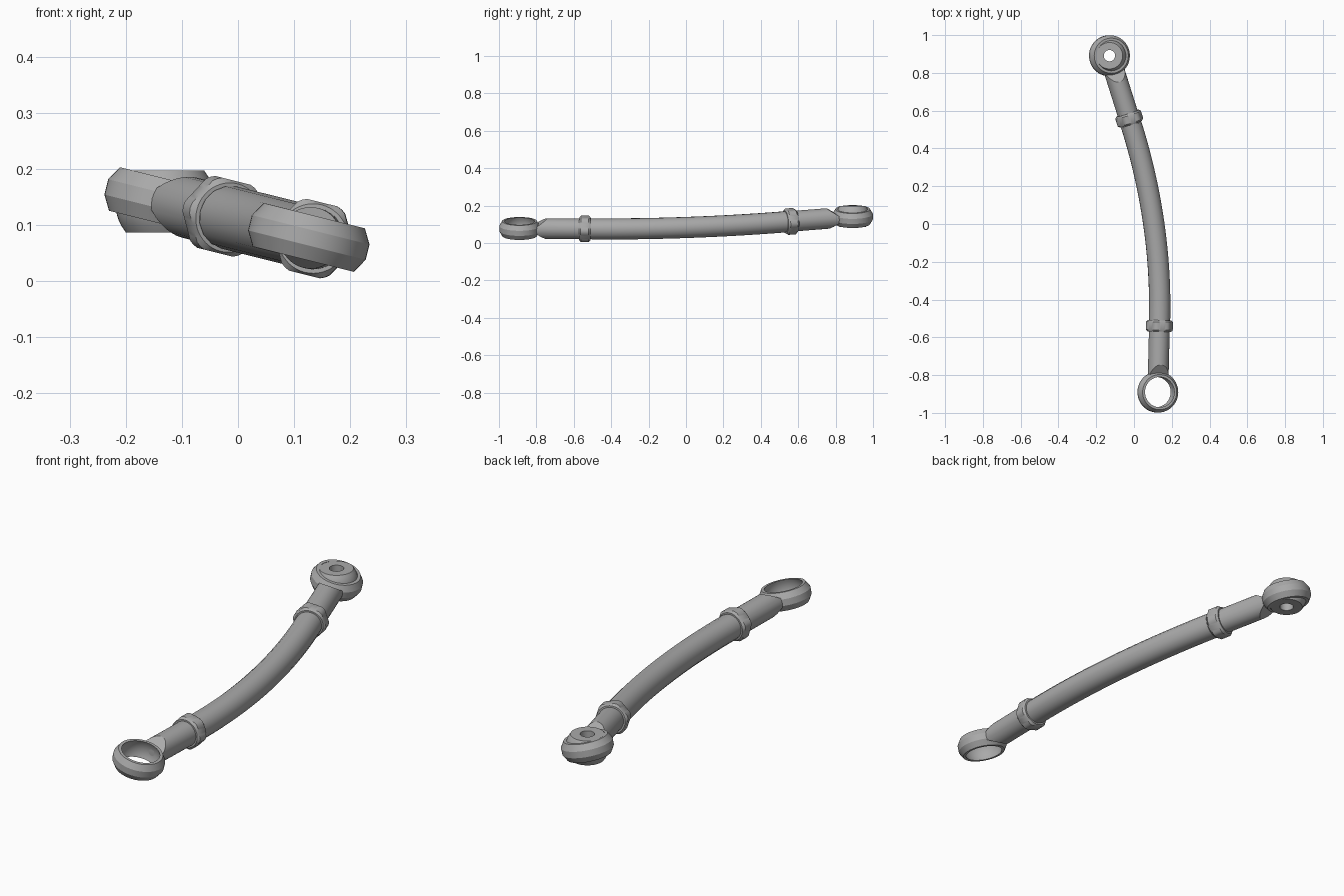
import bpy, bmesh, math
from mathutils import Matrix, Vector

if "Cube" in bpy.data.objects:
    bpy.data.objects.remove(bpy.data.objects["Cube"])

# One grey metal for the whole link
metal = bpy.data.materials.new("grey_metal")
metal.use_nodes = True
GREY = (0.4, 0.4, 0.4, 1)
metal.diffuse_color = GREY
metal.node_tree.nodes["Principled BSDF"].inputs["Base Color"].default_value = GREY

# The link lies in one tilted plane: local x and y in the plane, z across it
TILT = math.radians(14)
PLANE = Matrix.Translation((0, 0, 0.109)) @ Matrix.Rotation(TILT, 4, 'Y')
FRONT_EYE = Vector((0.13, -0.89, 0))
BACK_EYE = Vector((-0.134, 0.891, 0))
FRONT_DIR = Vector((0.025, 1, 0)).normalized()
BACK_DIR = Vector((0.325, -1, 0)).normalized()
TUBE_START = 0.385


def finish(obj):
    if not obj.data.materials:
        obj.data.materials.append(metal)
    bpy.ops.object.select_all(action='DESELECT')
    obj.select_set(True)
    bpy.context.view_layer.objects.active = obj
    bpy.ops.object.shade_smooth_by_angle(angle=math.radians(28))


def add_mesh(name, bm, matrix):
    bmesh.ops.recalc_face_normals(bm, faces=bm.faces)
    mesh = bpy.data.meshes.new(name)
    bm.to_mesh(mesh)
    bm.free()
    obj = bpy.data.objects.new(name, mesh)
    bpy.context.collection.objects.link(obj)
    obj.matrix_world = matrix
    finish(obj)


def lathe(name, profile, matrix, segments=48, flat=None):
    """Spin a closed (radius, height) loop; flat trims it to a hexagon."""
    bm = bmesh.new()
    rings = []
    for i in range(segments):
        a = math.tau * i / segments
        off = (a + math.pi / 6) % (math.pi / 3) - math.pi / 6
        limit = flat / math.cos(off) if flat else 1
        rings.append([bm.verts.new((min(r, limit) * math.cos(a),
                                    min(r, limit) * math.sin(a), h))
                      for r, h in profile])
    n = len(profile)
    for i in range(segments):
        p, q = rings[i], rings[(i + 1) % segments]
        for j in range(n):
            k = (j + 1) % n
            bm.faces.new((p[j], q[j], q[k], p[k]))
    add_mesh(name, bm, matrix)


def sphere_arc(radius, half_height, steps=8):
    heights = [half_height * (2 * i / steps - 1) for i in range(steps + 1)]
    return [(math.sqrt(radius ** 2 - h ** 2), h) for h in heights]


def chisel_rod(name, matrix):
    """Round shank whose eye end is cut to a wedge by two sloping planes."""
    near, far = 0.088, 0.40
    bm = bmesh.new()
    bmesh.ops.create_cone(bm, cap_ends=True, segments=32, radius1=0.055,
                          radius2=0.055, depth=far - near,
                          matrix=Matrix.Translation((0, 0, (near + far) / 2)))
    for side in (-1, 1):
        bmesh.ops.bisect_plane(bm, geom=bm.verts[:] + bm.edges[:] + bm.faces[:],
                               plane_co=(side * 0.055, 0, 0.145),
                               plane_no=(side * 0.045, 0, -0.03), clear_outer=True)
        bmesh.ops.holes_fill(bm, edges=[e for e in bm.edges if e.is_boundary])
    add_mesh(name, bm, matrix)


# Both ends: eye ring with spherical race, wedge rod and chamfered lock nut
BALL_RADIUS = 0.0894
eye_profile = [(0.093, 0.04), (0.108, 0.014), (0.108, -0.014), (0.093, -0.04)]
eye_profile += sphere_arc(BALL_RADIUS, 0.04)
nut_profile = [(0.05, -0.03), (0.062, -0.03), (0.072, -0.021),
               (0.072, 0.021), (0.062, 0.03), (0.05, 0.03)]
for end, eye, along in (("front", FRONT_EYE, FRONT_DIR), ("back", BACK_EYE, BACK_DIR)):
    across = Vector((0, 0, 1))
    frame = Matrix((across, along.cross(across), along)).transposed().to_4x4()
    frame = PLANE @ Matrix.Translation(eye) @ frame
    lathe(end + "_eye_ring", eye_profile, PLANE @ Matrix.Translation(eye))
    chisel_rod(end + "_rod", frame)
    lathe(end + "_lock_nut", nut_profile, frame @ Matrix.Translation((0, 0, 0.35)),
          flat=0.066)

# Ball bushing with a bolt hole, standing upright in the back eye
ball_profile = sphere_arc(BALL_RADIUS - 0.0004, 0.055, 10) + [(0.03, 0.055), (0.03, -0.055)]
lathe("back_ball_bushing", ball_profile, Matrix.Translation(PLANE @ BACK_EYE))

# Bent tube between the lock nuts
start = FRONT_EYE + FRONT_DIR * TUBE_START
stop = BACK_EYE + BACK_DIR * TUBE_START
reach = (stop - start).length / 3
curve = bpy.data.curves.new("bent_tube", 'CURVE')
curve.dimensions = '3D'
curve.resolution_u = 20
curve.bevel_depth = 0.057
curve.bevel_resolution = 6
curve.use_fill_caps = True
spline = curve.splines.new('BEZIER')
spline.bezier_points.add(1)
for point, co, direction in zip(spline.bezier_points, (start, stop), (FRONT_DIR, -BACK_DIR)):
    point.handle_left_type = point.handle_right_type = 'FREE'
    point.co = co
    point.handle_left = co - direction * reach
    point.handle_right = co + direction * reach
tube = bpy.data.objects.new("bent_tube", curve)
bpy.context.collection.objects.link(tube)
tube.matrix_world = PLANE
bpy.ops.object.select_all(action='DESELECT')
tube.select_set(True)
bpy.context.view_layer.objects.active = tube
bpy.ops.object.convert(target='MESH')
finish(bpy.context.view_layer.objects.active)
